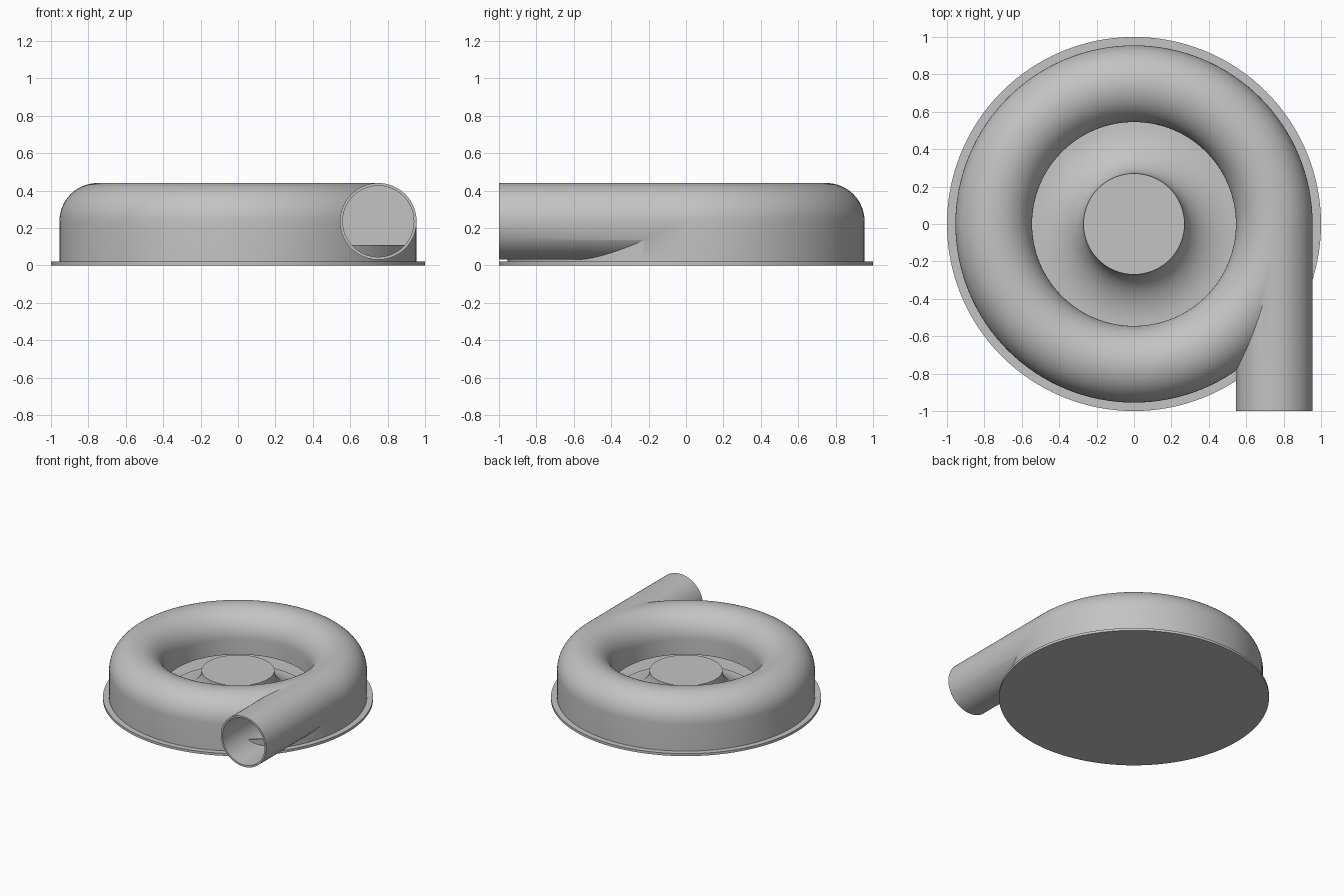
import bpy, bmesh
from math import sin, cos, pi
from mathutils import Matrix

cube = bpy.data.objects.get("Cube")
if cube:
    bpy.data.objects.remove(cube, do_unlink=True)

# Single cast-metal grey
grey = bpy.data.materials.new("casting_grey")
grey.use_nodes = True
color = (0.55, 0.55, 0.55, 1)
grey.diffuse_color = color
grey.node_tree.nodes["Principled BSDF"].inputs["Base Color"].default_value = color

BASE = 0.02      # flange thickness
RING = 0.75      # volute centreline radius
MID = 0.235      # volute centreline height
TUBE = 0.205     # outer tube radius
BORE = 0.19      # inner tube radius
LIP = 0.11       # lower edge of the inner wall


def finish(bm, name):
    bmesh.ops.recalc_face_normals(bm, faces=bm.faces)
    mesh = bpy.data.meshes.new(name)
    bm.to_mesh(mesh)
    bm.free()
    mesh.materials.append(grey)
    obj = bpy.data.objects.new(name, mesh)
    bpy.context.collection.objects.link(obj)
    return obj


def lathe(name, profile, closed=False):
    """Revolve an (r, z) profile about the z axis."""
    bm = bmesh.new()
    verts = [bm.verts.new((r, 0, z)) for r, z in profile]
    pairs = list(zip(verts, verts[1:]))
    if closed:
        pairs.append((verts[-1], verts[0]))
    edges = [bm.edges.new(p) for p in pairs]
    bmesh.ops.spin(bm, geom=verts + edges, cent=(0, 0, 0), axis=(0, 0, 1),
                   angle=2 * pi, steps=128)
    bmesh.ops.remove_doubles(bm, verts=bm.verts, dist=0.0001)
    return finish(bm, name)


def rod(name, radius, y0, y1):
    """Cylinder along y through the outlet centre."""
    bm = bmesh.new()
    bmesh.ops.create_cone(bm, cap_ends=True, segments=64, radius1=radius,
                          radius2=radius, depth=y1 - y0)
    bm.transform(Matrix.Translation((RING, (y0 + y1) / 2, MID))
                 @ Matrix.Rotation(pi / 2, 4, "X"))
    return finish(bm, name)


def arch(radius, steps=32):
    """Half circle from the outer wall over the top to the inner wall."""
    return [(RING + radius * cos(pi * i / steps), MID + radius * sin(pi * i / steps))
            for i in range(steps + 1)]


def boolean(obj, other, operation):
    mod = obj.modifiers.new(other.name, "BOOLEAN")
    mod.object = other
    mod.operation = operation
    mod.solver = "EXACT"
    other.hide_render = True


def smooth(obj):
    bpy.ops.object.select_all(action="DESELECT")
    obj.select_set(True)
    bpy.context.view_layer.objects.active = obj
    bpy.ops.object.shade_smooth_by_angle(angle=pi / 6)


# Round base flange
base = lathe("base_flange", [(0, 0), (1, 0), (1, BASE), (0, BASE)])

# Volute: arched shell with a slot under its inner wall
outer, inner = arch(TUBE), arch(BORE)
shell = [(RING + TUBE, BASE)] + outer + [(RING - TUBE, LIP), (RING - BORE, LIP)]
shell += inner[::-1] + [(RING + BORE, BASE)]
volute = lathe("volute_housing", shell, closed=True)

# Tangential outlet, hollowed through into the volute
pipe = rod("outlet_solid", TUBE, -1, -0.01)
cavity = lathe("cavity_cutter", [(RING + BORE, -0.1)] + inner + [(RING - BORE, -0.1)],
               closed=True)
bore = rod("bore_cutter", BORE, -1.1, 0)
boolean(volute, pipe, "UNION")
boolean(volute, cavity, "DIFFERENCE")
boolean(volute, bore, "DIFFERENCE")

# Bake the cuts and drop the helpers
depsgraph = bpy.context.evaluated_depsgraph_get()
baked = bpy.data.meshes.new_from_object(volute.evaluated_get(depsgraph))
volute.modifiers.clear()
volute.data = baked
for helper in (pipe, cavity, bore):
    bpy.data.objects.remove(helper, do_unlink=True)

# Low sill left standing across the outlet opening
r0, r1 = RING + BORE + 0.002, RING + TUBE - 0.002
sill = lathe("outlet_sill", [(r0, BASE), (r1, BASE), (r1, LIP), (r0, LIP)], closed=True)

# Central hub with a concave flare down to the flange
top_r, foot_r, foot_z = 0.27, RING - TUBE, 0.03
flare = [(foot_r - (foot_r - top_r) * sin(pi / 2 * i / 16),
          MID - (MID - foot_z) * cos(pi / 2 * i / 16)) for i in range(17)]
hub = lathe("hub", [(0, BASE), (foot_r, BASE)] + flare + [(0, MID)])

for part in (base, volute, sill, hub):
    smooth(part)
